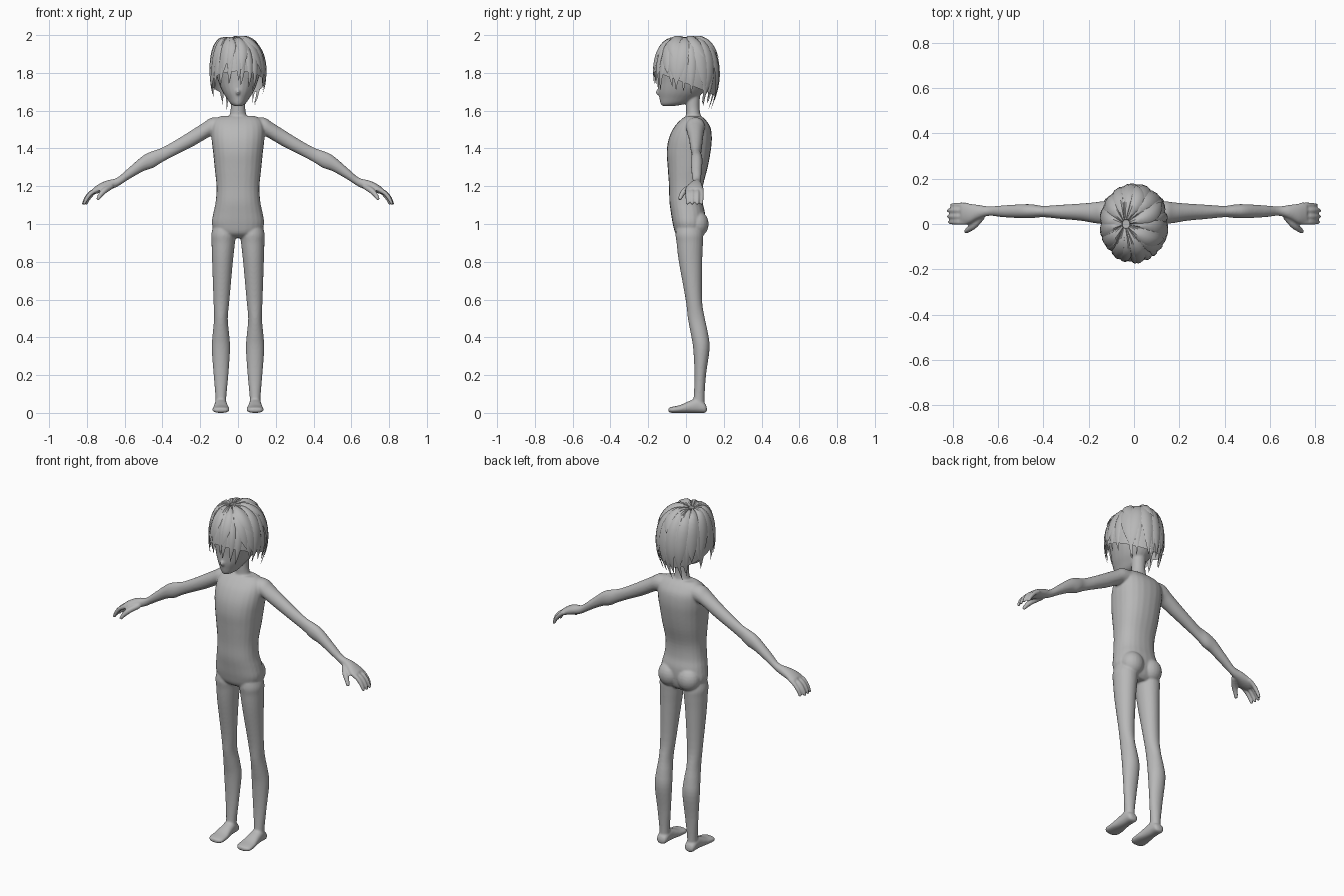
import bpy, bmesh, math, random
from mathutils import Vector

if "Cube" in bpy.data.objects:
    bpy.data.objects.remove(bpy.data.objects["Cube"])

random.seed(4)
grey = bpy.data.materials.new("plain_grey")
grey.diffuse_color = (0.48, 0.48, 0.48, 1)
grey.use_nodes = True
grey.node_tree.nodes["Principled BSDF"].inputs["Base Color"].default_value = grey.diffuse_color


def make_object(name, bm):
    bmesh.ops.recalc_face_normals(bm, faces=bm.faces)
    mesh = bpy.data.meshes.new(name)
    bm.to_mesh(mesh)
    bm.free()
    mesh.materials.append(grey)
    ob = bpy.data.objects.new(name, mesh)
    bpy.context.collection.objects.link(ob)
    bpy.ops.object.select_all(action='DESELECT')
    ob.select_set(True)
    bpy.context.view_layer.objects.active = ob
    return ob


def spline(rows, steps=4):
    """Smooth interpolation between rows of numbers."""
    out = []
    for i in range(len(rows) - 1):
        a, b = rows[max(i - 1, 0)], rows[i]
        c, d = rows[i + 1], rows[min(i + 2, len(rows) - 1)]
        for s in range(steps):
            t = s / steps
            out.append([q + 0.5 * t * (r - p + t * (2*p - 5*q + 4*r - w + t * (3*(q - r) + w - p)))
                        for p, q, r, w in zip(a, b, c, d)])
    return out + [list(rows[-1])]


def bridge(bm, rings):
    n = len(rings[0])
    for r0, r1 in zip(rings, rings[1:]):
        for i in range(n):
            bm.faces.new((r0[i], r0[(i + 1) % n], r1[(i + 1) % n], r1[i]))
    bm.faces.new(rings[0])
    bm.faces.new(rings[-1])


def loft(bm, axis, rows, side=1, n=24, power=2.0):
    """Slices across an axis: (position, low1, high1, low2, high2)."""
    others = [k for k in range(3) if k != axis]
    rings = []
    for pos, a0, a1, b0, b1 in spline(rows):
        ring = []
        for i in range(n):
            ang = math.tau * i / n
            c, s = math.cos(ang), math.sin(ang)
            p = [0, 0, 0]
            p[axis] = pos
            p[others[0]] = (a0 + a1) / 2 + (a1 - a0) / 2 * math.copysign(abs(c) ** (2 / power), c)
            p[others[1]] = (b0 + b1) / 2 + (b1 - b0) / 2 * math.copysign(abs(s) ** (2 / power), s)
            p[0] *= side
            ring.append(bm.verts.new(p))
        rings.append(ring)
    bridge(bm, rings)


def tube(bm, rows, side=1, n=10):
    """Round finger along a path: (x, y, z, radius)."""
    pts = spline(rows)
    rings = []
    for i, (x, y, z, r) in enumerate(pts):
        d = Vector(pts[min(i + 1, len(pts) - 1)][:3]) - Vector(pts[max(i - 1, 0)][:3])
        u = d.cross(Vector((0, 1, 0))).normalized()
        v = d.cross(u).normalized()
        ring = []
        for k in range(n):
            a = math.tau * k / n
            p = Vector((x, y, z)) + r * (math.cos(a) * u + math.sin(a) * v)
            ring.append(bm.verts.new((p.x * side, p.y, p.z)))
        rings.append(ring)
    bridge(bm, rings)


def ball(bm, centre, size):
    made = bmesh.ops.create_uvsphere(bm, u_segments=20, v_segments=12, radius=1)
    for v in made["verts"]:
        v.co = [c + s * k for c, s, k in zip(centre, size, v.co)]


body = bmesh.new()

# Torso, neck and head
torso = [(.925, .06, -.02, .07), (.95, .115, -.055, .09), (1.0, .138, -.07, .1),
         (1.06, .13, -.08, .1), (1.12, .118, -.088, .088), (1.2, .114, -.09, .09),
         (1.3, .124, -.097, .115), (1.38, .132, -.102, .13), (1.45, .14, -.092, .137),
         (1.51, .14, -.065, .13), (1.55, .125, -.03, .105), (1.572, .09, 0, .08)]
neck = [(1.54, .06, -.01, .09), (1.575, .045, 0, .078), (1.62, .038, .0, .072), (1.69, .04, 0, .075)]
head = [(1.625, .02, -.125, -.06), (1.637, .04, -.135, .0), (1.665, .06, -.141, .05),
        (1.70, .082, -.147, .095), (1.75, .103, -.148, .13), (1.82, .12, -.15, .14),
        (1.9, .11, -.13, .13), (1.945, .06, -.07, .07)]
for rows, power in ((torso, 2.3), (neck, 2), (head, 2)):
    loft(body, 2, [(z, -w, w, f, b) for z, w, f, b in rows], power=power)

# Nose
ball(body, (0, -.144, 1.698), (.012, .017, .016))

leg = [(1.02, .03, .12, -.04, .07), (.95, .012, .141, -.055, .09), (.9, .016, .14, -.05, .09),
       (.8, .027, .137, -.038, .086), (.6, .045, .13, -.002, .085), (.5, .054, .127, .01, .1),
       (.42, .047, .134, .025, .117), (.34, .042, .139, .038, .125), (.2, .051, .129, .045, .106),
       (.08, .062, .119, .04, .098), (.03, .06, .12, .03, .1)]
foot = [(.11, .078, .105, .01, .03), (.1, .062, .12, 0, .05), (.06, .058, .124, 0, .075),
        (.02, .054, .127, 0, .064), (-.03, .046, .134, 0, .042), (-.07, .046, .136, 0, .033),
        (-.088, .056, .125, .002, .028), (-.094, .075, .105, .008, .022)]
arm = [(.08, .0, .1, 1.47, 1.565), (.14, 0, .1, 1.465, 1.563), (.18, .005, .095, 1.445, 1.538),
       (.24, .015, .09, 1.41, 1.5), (.32, .022, .085, 1.37, 1.45), (.4, .03, .08, 1.328, 1.405),
       (.45, .026, .087, 1.297, 1.387), (.5, .026, .087, 1.28, 1.364), (.58, .03, .082, 1.235, 1.296),
       (.64, .036, .078, 1.197, 1.245), (.69, .02, .085, 1.178, 1.232), (.73, .0, .09, 1.165, 1.215),
       (.765, .003, .09, 1.157, 1.192)]
for side in (1, -1):
    loft(body, 2, leg, side)
    loft(body, 1, foot, side, power=2.3)
    loft(body, 0, arm, side)
    # Buttocks
    ball(body, (side * .062, .06, 1.0), (.066, .06, .07))
    # Four fingers and a thumb
    for y, reach in ((.008, -.004), (.033, 0), (.06, 0), (.083, -.014)):
        tube(body, [(.735, y, 1.187, .012), (.78 + reach, y, 1.165, .012),
                    (.805 + reach, y, 1.135, .011), (.82 + reach, y, 1.103, .008)], side)
    tube(body, [(.67, .035, 1.2, .016), (.705, -.005, 1.178, .016),
                (.73, -.024, 1.152, .013), (.743, -.034, 1.128, .009)], side)

# Fuse the body into one smooth skin
ob = make_object("body", body)
fuse = ob.modifiers.new("fuse", 'REMESH')
fuse.mode = 'VOXEL'
fuse.voxel_size = .0055
fuse.use_smooth_shade = True
relax = ob.modifiers.new("relax", 'SMOOTH')
relax.factor = .5
relax.iterations = 5
bpy.ops.object.modifier_apply(modifier="fuse")
bpy.ops.object.modifier_apply(modifier="relax")
bpy.ops.object.shade_smooth()

# Hair silhouette from crown to nape: (radius factor, height)
outline = spline([(.0, 1.968), (.4, 1.98), (.72, 1.95), (.92, 1.89), (1, 1.81),
                  (.98, 1.74), (.89, 1.67), (.76, 1.6)], 8)


def hair_point(a, t, k):
    f = min(t * 8, len(outline) - 1.001)
    i = int(f)
    r, z = [p + (q - p) * (f - i) for p, q in zip(outline[i], outline[i + 1])]
    return (.148 * r * k * math.cos(a) - .04 * max(0, 1 - r),
            .172 * r * k * math.sin(a), 1.78 + (z - 1.78) * k)


# Hair cap, cut higher over the face
cap = bmesh.new()
columns, levels = 48, 14
rings = []
for j in range(1, levels + 1):
    ring = []
    for i in range(columns):
        a = math.tau * i / columns
        hem = 4.95 + .95 * math.sin(a)
        ring.append(cap.verts.new(hair_point(a, hem * j / levels, .97)))
    rings.append(ring)
bridge(cap, rings)
cap.faces.ensure_lookup_table()
cap.faces.remove(cap.faces[-1])
make_object("hair_cap", cap)
bpy.ops.object.shade_smooth()

# Pointed hair locks in two layers
locks = bmesh.new()


def lock(a, sweep, end, width, k):
    steps, rings = 12, []
    for j in range(steps + 1):
        u = j / steps
        t = .35 + (end - .35) * u
        mid = a + sweep * u * u
        f = max(.02, 1 - u ** 3)
        w = width * f
        rings.append([locks.verts.new(hair_point(mid + s * w, t, k + e * f))
                      for s, e in ((-1, -.02), (-.45, .022), (.45, .022), (1, -.02), (0, -.05))])
    bridge(locks, rings)


for count, k, shorten in ((24, 1.0, 0), (15, 1.025, .8)):
    for i in range(count):
        a = math.tau * (i + random.uniform(-.25, .25)) / count
        end = 5.85 + .9 * math.sin(a) - shorten + random.uniform(-.35, .35)
        lock(a, random.uniform(-.25, .25), end, 3.9 / count, k)

# Tufts rising at the crown
for a in (-.7, .3, 1.2):
    lock(a, .3, 3.2, .3, 1.06)
make_object("hair_locks", locks)
bpy.ops.object.shade_smooth_by_angle(angle=math.radians(40))
